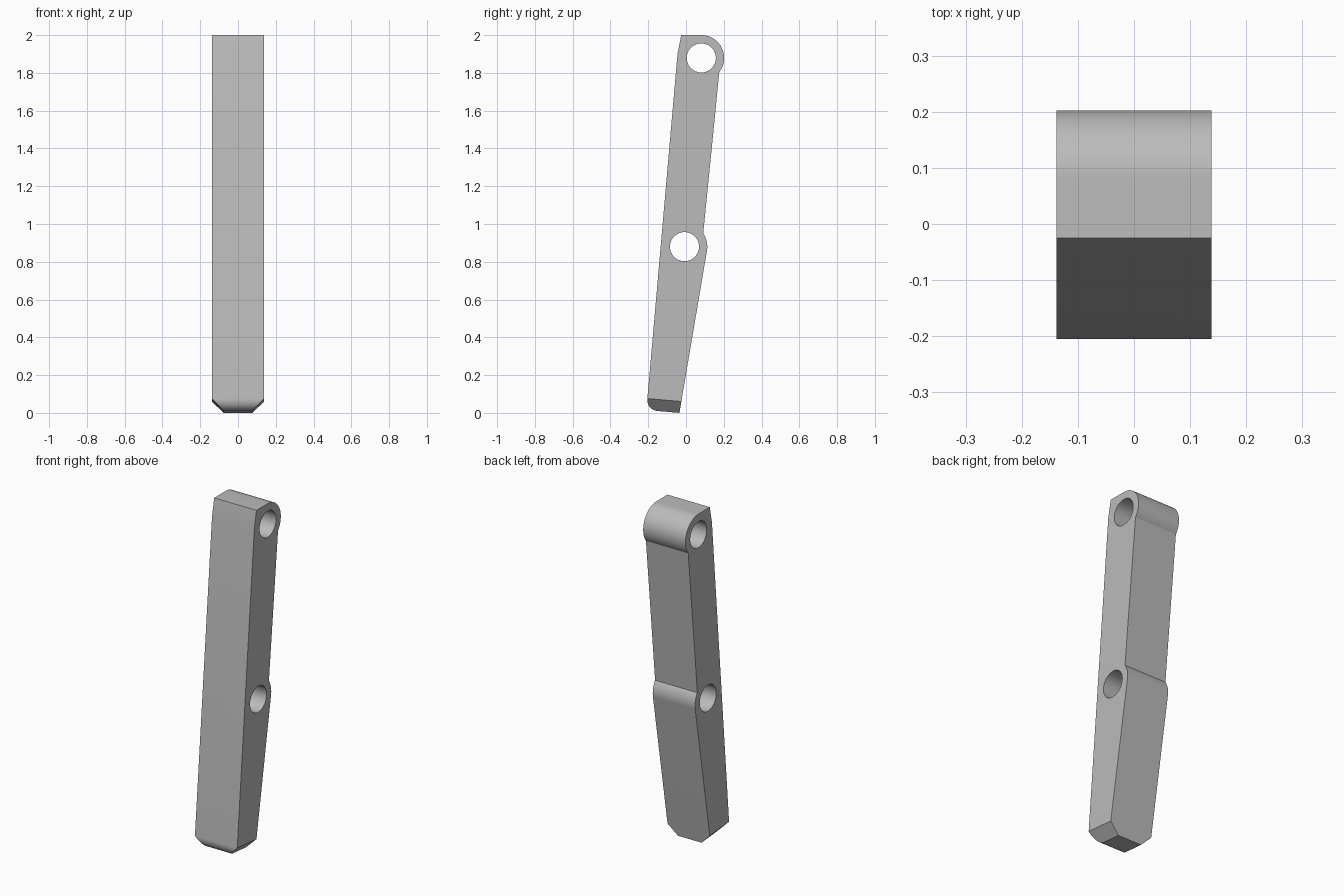
import bpy, bmesh
from math import sin, cos, pi, radians
from mathutils import Vector, Matrix

if "Cube" in bpy.data.objects:
    bpy.data.objects.remove(bpy.data.objects["Cube"], do_unlink=True)

HALF = 0.138                      # half width
TILT = radians(5)
AXIS = Vector((0, sin(TILT), cos(TILT)))
TOP_PIVOT, MID_PIVOT = (0.081, 1.879), (-0.008, 0.88)
BOSS_R, HOLE_R = 0.121, 0.077

grey = bpy.data.materials.new("light_grey")
grey.use_nodes = True
colour = (0.5, 0.5, 0.5, 1)
grey.diffuse_color = colour
grey.node_tree.nodes["Principled BSDF"].inputs["Base Color"].default_value = colour


def arc(centre, r, start, end, n):
    angles = [radians(start + (end - start) * i / n) for i in range(n + 1)]
    return [(centre[0] + r * cos(a), centre[1] + r * sin(a)) for a in angles]


def make_object(name, bm):
    bmesh.ops.recalc_face_normals(bm, faces=bm.faces)
    mesh = bpy.data.meshes.new(name)
    bm.to_mesh(mesh)
    bm.free()
    mesh.materials.append(grey)
    ob = bpy.data.objects.new(name, mesh)
    bpy.context.collection.objects.link(ob)
    return ob


def prism(points, half):
    """Extrude a side (y, z) outline across the width."""
    bm = bmesh.new()
    face = bm.faces.new([bm.verts.new((-half, y, z)) for y, z in points])
    new = bmesh.ops.extrude_face_region(bm, geom=[face])["geom"]
    moved = [v for v in new if isinstance(v, bmesh.types.BMVert)]
    bmesh.ops.translate(bm, verts=moved, vec=(2 * half, 0, 0))
    return bm


# Side outline: straight front, two bosses on the back, rounded front toe
outline = [(-0.045, 1.90), (-0.025, 2.0)]
outline += arc(TOP_PIVOT, BOSS_R, 90, -38, 28)
outline += arc(MID_PIVOT, BOSS_R, 35, -11, 10)
outline += [(-0.035, 0.0)]
outline += arc((-0.147, 0.068), 0.058, 265, 175, 14)
bm = prism(outline, HALF)

# Bevelled lower corners
for side in (-1, 1):
    bmesh.ops.recalc_face_normals(bm, faces=bm.faces)
    cut = bmesh.ops.bisect_plane(
        bm, geom=bm.verts[:] + bm.edges[:] + bm.faces[:],
        plane_co=(side * HALF, -0.204, 0.076),
        plane_no=Vector((side, 0, 0)) - AXIS, clear_outer=True)
    edges = [e for e in cut["geom_cut"] if isinstance(e, bmesh.types.BMEdge)]
    bmesh.ops.contextual_create(bm, geom=edges)
bar = make_object("lever_arm", bm)

# Pivot hole cutters
cutters = [make_object(name, prism(arc(c, HOLE_R, 0, 352.5, 47), 0.3))
           for name, c in (("top_hole_cutter", TOP_PIVOT), ("middle_hole_cutter", MID_PIVOT))]

# Thumb dimple cutter: a shallow bowl with a soft lip, spun about its axis
bowl = [(0, 0.05), (0.02, 0.049), (0.04, 0.045), (0.06, 0.037), (0.077, 0.025),
        (0.088, 0.013), (0.097, 0.005), (0.108, -0.0005), (0.112, -0.06), (0, -0.06)]
bm = bmesh.new()
verts = [bm.verts.new((r, 0, d)) for r, d in bowl]
edges = [bm.edges.new(pair) for pair in zip(verts, verts[1:])]
bmesh.ops.spin(bm, geom=verts + edges, cent=(0, 0, 0), axis=(0, 0, 1),
               angle=2 * pi, steps=48, use_duplicate=False)
bmesh.ops.remove_doubles(bm, verts=bm.verts, dist=1e-5)
inward = Vector((0, cos(TILT), -sin(TILT)))
turn = inward.to_track_quat('Z', 'X').to_matrix().to_4x4()
bm.transform(Matrix.Translation((0, -0.1985, 0.148)) @ turn)
cutters.append(make_object("dimple_cutter", bm))

# Apply the cuts, then drop the cutters
for cutter in cutters:
    mod = bar.modifiers.new(cutter.name, 'BOOLEAN')
    mod.operation, mod.solver, mod.object = 'DIFFERENCE', 'EXACT', cutter
bpy.context.view_layer.objects.active = bar
bpy.ops.object.select_all(action='DESELECT')
bar.select_set(True)
for mod in list(bar.modifiers):
    bpy.ops.object.modifier_apply(modifier=mod.name)
for cutter in cutters:
    bpy.data.objects.remove(cutter, do_unlink=True)

bpy.ops.object.shade_smooth_by_angle(angle=radians(30))
